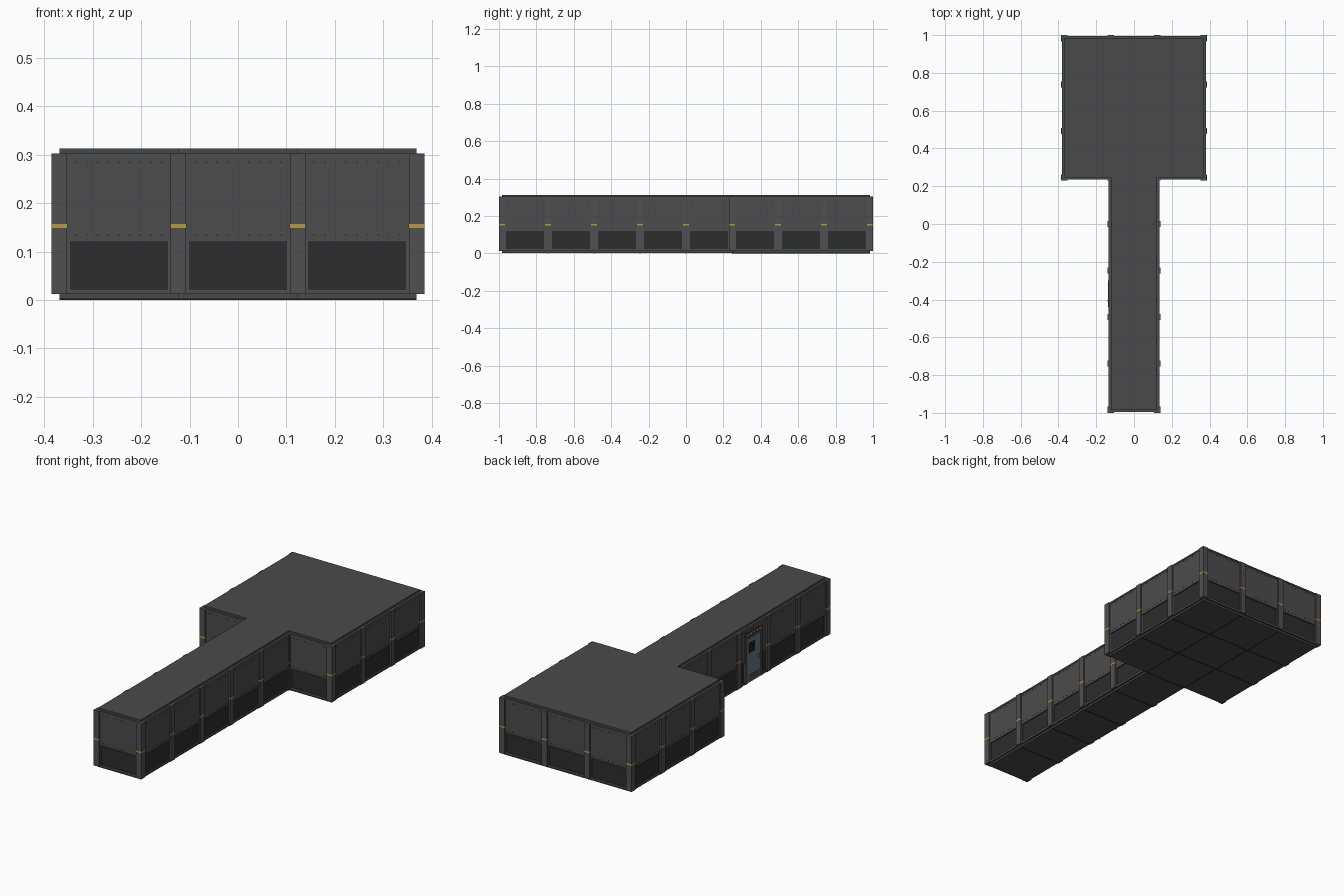
import bpy
import bmesh
from mathutils import Vector

cube = bpy.data.objects.get("Cube")
if cube:
    bpy.data.objects.remove(cube, do_unlink=True)

CELL = 0.246       # length of one wall bay
POST = 0.016       # half width of a post


def material(name, rgb):
    m = bpy.data.materials.new(name)
    m.use_nodes = True
    m.diffuse_color = (*rgb, 1)
    bsdf = m.node_tree.nodes["Principled BSDF"]
    bsdf.inputs["Base Color"].default_value = (*rgb, 1)
    bsdf.inputs["Roughness"].default_value = 0.8
    return m


WALL = material("wall grey", (0.072, 0.072, 0.072))
TRIM = material("trim grey", (0.08, 0.08, 0.08))
PLATE = material("plate grey", (0.068, 0.068, 0.068))
DARK = material("dark panel", (0.026, 0.026, 0.026))
YELLOW = material("marker yellow", (0.45, 0.34, 0.05))
DOOR = material("door blue grey", (0.13, 0.19, 0.21))
GLASS = material("dark glass", (0.012, 0.014, 0.016))

parts = {}


def box(part, mat, origin, along, s, out, z):
    """Box spanning s along a wall, out from its centre plane, and z in height."""
    bm, _ = parts.setdefault(part, (bmesh.new(), mat))
    normal = Vector((along.y, -along.x))
    verts = bmesh.ops.create_cube(bm, size=1)["verts"]
    for v in verts:
        p = origin + along * s[v.co.x > 0] + normal * out[v.co.y > 0]
        v.co = (p.x, p.y, z[v.co.z > 0])


def slab(part, mat, outline, z0, z1):
    """Extruded floor plan."""
    bm, _ = parts.setdefault(part, (bmesh.new(), mat))
    face = bm.faces.new([bm.verts.new((p.x, p.y, z0)) for p in outline])
    new = bmesh.ops.extrude_face_region(bm, geom=[face])["geom"]
    for v in new:
        if isinstance(v, bmesh.types.BMVert):
            v.co.z = z1


# Floor plan: corridor at the front, square room at the back
plan = [(-.5, -4), (.5, -4), (.5, 1), (1.5, 1),
        (1.5, 4), (-1.5, 4), (-1.5, 1), (-.5, 1)]
plan = [Vector(p) * CELL for p in plan]
slab("floor", PLATE, plan, 0.002, 0.012)
slab("roof", PLATE, plan, 0.302, 0.313)

# Walls, one bay at a time
for i, start in enumerate(plan):
    edge = plan[(i + 1) % len(plan)] - start
    along = edge.normalized()
    for k in range(round(edge.length / CELL)):
        o = start + along * CELL * k
        bay = (0, CELL)
        box("upper_wall", WALL, o, along, bay, (-.009, .009), (.124, .303))
        box("lower_panel", DARK, o, along, bay, (-.005, .005), (.012, .124))
        box("base_rail", TRIM, o, along, bay, (-.01, .01), (.012, .023))
        box("middle_rail", TRIM, o, along, bay, (-.011, .011), (.12, .125))
        box("top_rail", TRIM, o, along, bay, (-.011, .011), (.295, .303))
        box("post", TRIM, o, along, (-POST, POST), (-POST, POST), (.012, .303))
        band = POST + 0.0006
        box("post_band", YELLOW, o, along, (-band, band), (-band, band), (.149, .157))
        # Narrow stiles beside the posts frame the lower panel
        for s in (POST, CELL - POST - .006):
            box("panel_stile", TRIM, o, along, (s, s + .006), (0, .008), (.02, .122))
        for r in range(9):
            s = 0.035 + r * 0.022
            for z in (.135, .285):
                box("rivet", DARK, o, along, (s - .0015, s + .0015),
                    (.008, .0105), (z - .0015, z + .0015))

# Seams under the floor tiles
across, back = Vector((1, 0)), Vector((0, 1))
for row in range(-3, 4):
    half = CELL * (1.5 if row > 1 else 0.5)
    box("floor_seam", DARK, Vector((0, row * CELL)), across,
        (-half, half), (-.002, .002), (0, .003))
for x in (-.5, .5):
    box("floor_seam", DARK, Vector((x, 1)) * CELL, back,
        (0, 3 * CELL), (-.002, .002), (0, .003))

# Door in the side of the corridor, measured from the bay centre
door = Vector((-.5, -1.5)) * CELL
down = Vector((0, -1))
for s in ((-.07, -.056), (.056, .07)):
    box("door_frame", TRIM, door, down, s, (0, .015), (.012, .25))
box("door_frame", TRIM, door, down, (-.07, .07), (0, .015), (.24, .252))
box("door_leaf", DOOR, door, down, (-.056, .056), (0, .012), (.012, .24))
box("door_window", GLASS, door, down, (-.038, .008), (.01, .0135), (.165, .218))
box("door_handle", YELLOW, door, down, (.034, .042), (.01, .017), (.115, .14))
box("door_kick_plate", TRIM, door, down, (-.045, .045), (.01, .0135), (.02, .05))
box("door_sign", DARK, door, down, (-.07, .07), (0, .013), (.257, .273))
for n in range(5):
    s = -.064 + n * .027
    box("door_sign_stripe", YELLOW, door, down, (s, s + .019), (.01, .0145), (.26, .27))

# Turn every collected part into an object
for name, (bm, mat) in parts.items():
    bmesh.ops.recalc_face_normals(bm, faces=bm.faces)
    mesh = bpy.data.meshes.new(name)
    bm.to_mesh(mesh)
    bm.free()
    mesh.materials.append(mat)
    bpy.context.collection.objects.link(bpy.data.objects.new(name, mesh))
